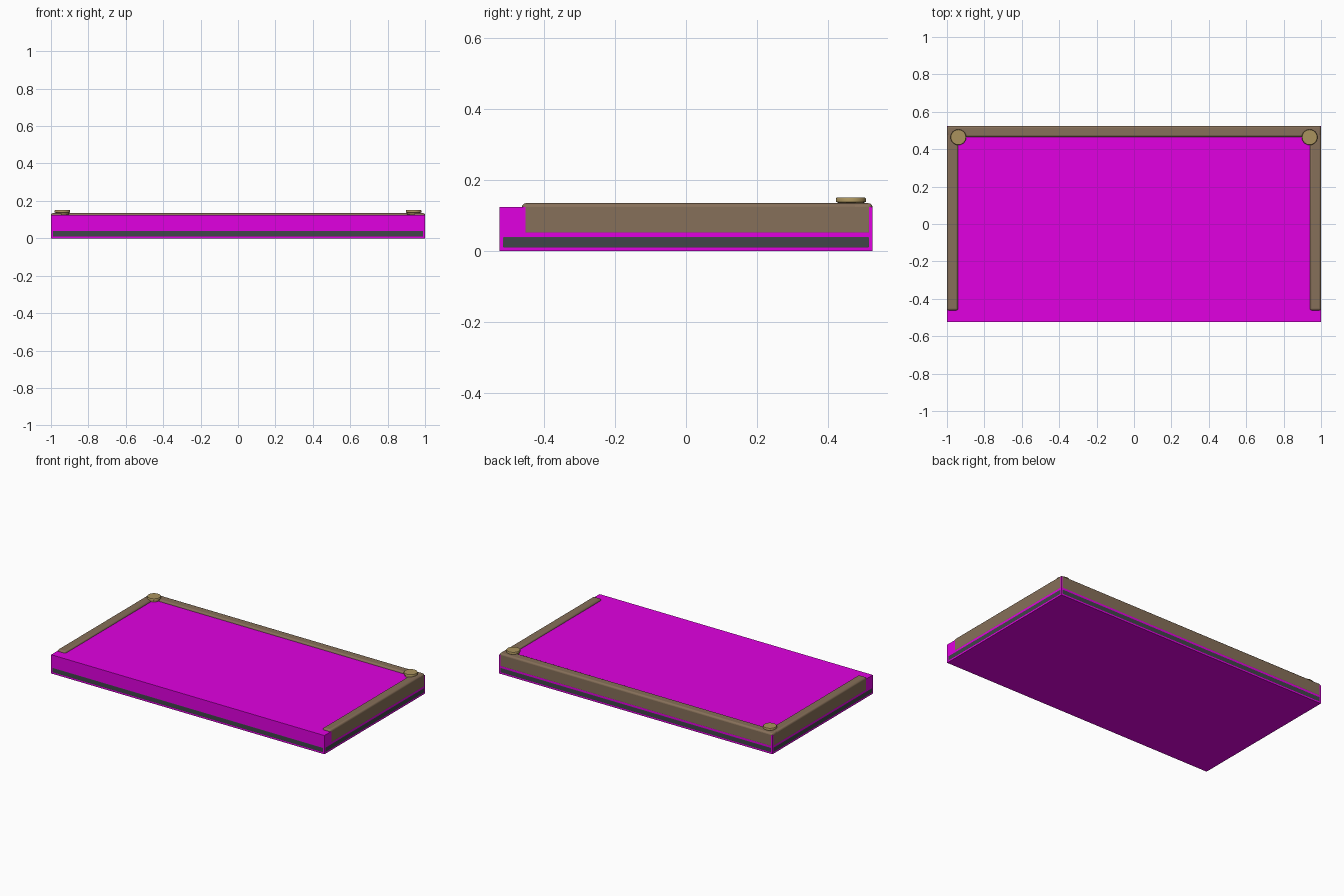
import bpy, bmesh, math

if "Cube" in bpy.data.objects:
    bpy.data.objects.remove(bpy.data.objects["Cube"])

def material(name, color):
    m = bpy.data.materials.new(name)
    m.diffuse_color = (*color, 1)
    m.use_nodes = True
    m.node_tree.nodes["Principled BSDF"].inputs["Base Color"].default_value = m.diffuse_color
    return m

MAGENTA = material("magenta", (0.75, 0.0, 0.75))
WOOD = material("wood", (0.24, 0.16, 0.10))
DARK = material("dark_grey", (0.05, 0.06, 0.065))
BRASS = material("brass", (0.40, 0.29, 0.11))

def finish(name, bm, mat):
    bmesh.ops.recalc_face_normals(bm, faces=bm.faces)
    mesh = bpy.data.meshes.new(name)
    bm.to_mesh(mesh)
    bm.free()
    mesh.materials.append(mat)
    ob = bpy.data.objects.new(name, mesh)
    bpy.context.collection.objects.link(ob)
    return ob

def smooth(ob):
    bpy.ops.object.select_all(action='DESELECT')
    ob.select_set(True)
    bpy.context.view_layer.objects.active = ob
    bpy.ops.object.shade_smooth_by_angle(angle=math.radians(35))

def box(name, lo, hi, mat, bevel=0.0):
    bm = bmesh.new()
    bmesh.ops.create_cube(bm, size=1)
    for v in bm.verts:
        v.co = [l + (c + 0.5) * (h - l) for c, l, h in zip(v.co, lo, hi)]
    ob = finish(name, bm, mat)
    if bevel:
        mod = ob.modifiers.new("rounded_edges", 'BEVEL')
        mod.width = bevel
        mod.segments = 3
        smooth(ob)
    return ob

def turned(name, x, y, profile, mat, sides=24):
    bm = bmesh.new()
    rings = [[bm.verts.new((x + r * math.cos(2 * math.pi * i / sides),
                            y + r * math.sin(2 * math.pi * i / sides), z))
              for i in range(sides)] for r, z in profile]
    for a, b in zip(rings, rings[1:]):
        for i in range(sides):
            j = (i + 1) % sides
            bm.faces.new((a[i], a[j], b[j], b[i]))
    bm.faces.new(rings[0])
    bm.faces.new(rings[-1])
    ob = finish(name, bm, mat)
    smooth(ob)
    return ob

X, Y, E = 1.0, 0.525, 0.0004   # half sizes; E keeps flush faces apart

# Main slab and the plinth set into its foot
box("slab", (-X + E, -Y + E, 0), (X - E, Y - E, 0.124), MAGENTA)
box("plinth", (-X, -Y, E), (X, Y, 0.05), DARK, 0.012)

# Rails along the back and both sides
box("back_rail", (-X, Y - 0.06, 0.043), (X, Y, 0.135), WOOD, 0.011)
for side, s in (("left", -1), ("right", 1)):
    x0, x1 = sorted((s * X, s * (X - 0.06)))
    box(side + "_rail", (x0, -0.462, 0.043), (x1, Y, 0.135), WOOD, 0.011)
    # Corner cap, slightly narrower at the base
    turned(side + "_corner_cap", s * 0.939, 0.464,
           [(0.036, 0.128), (0.036, 0.136), (0.042, 0.139), (0.042, 0.148), (0.040, 0.151)], BRASS)
